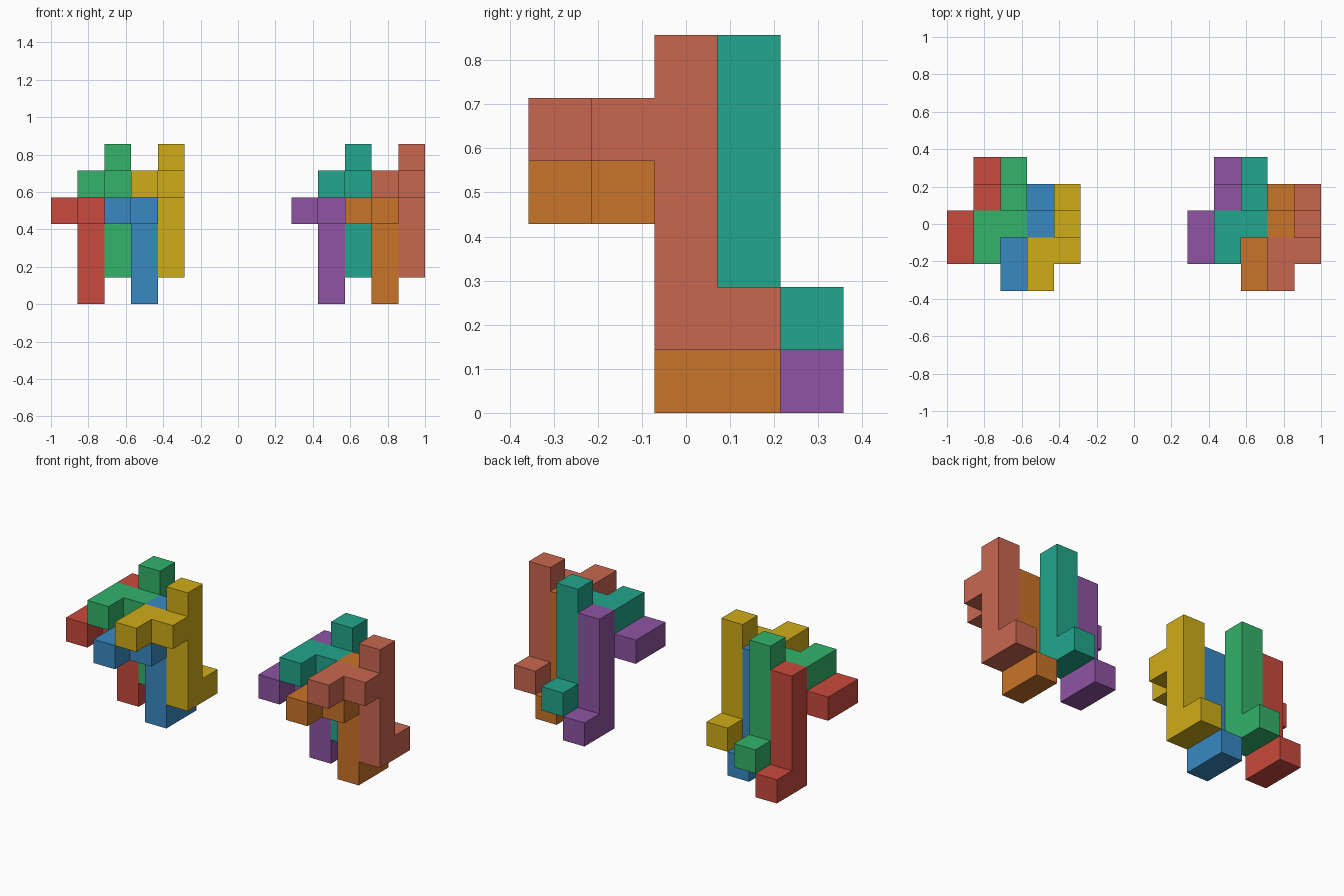
import bpy, bmesh
from mathutils import Vector

if "Cube" in bpy.data.objects:
    bpy.data.objects.remove(bpy.data.objects["Cube"])

U = 2 / 14                       # one grid cell
ORIGIN = Vector((-7, -2.5, 0))   # grid corner, in cells

# One burr piece: bent arm, upright column and foot
CELLS = {(0, 1, 3), (0, 2, 3), (1, 2, 3), (1, 4, 0)} | {(1, 3, k) for k in range(5)}

# Outward quads of a unit cell, keyed by facing direction
SIDES = {
    (1, 0, 0): [(1, 0, 0), (1, 1, 0), (1, 1, 1), (1, 0, 1)],
    (-1, 0, 0): [(0, 0, 0), (0, 0, 1), (0, 1, 1), (0, 1, 0)],
    (0, 1, 0): [(0, 1, 0), (0, 1, 1), (1, 1, 1), (1, 1, 0)],
    (0, -1, 0): [(0, 0, 0), (1, 0, 0), (1, 0, 1), (0, 0, 1)],
    (0, 0, 1): [(0, 0, 1), (1, 0, 1), (1, 1, 1), (0, 1, 1)],
    (0, 0, -1): [(0, 0, 0), (0, 1, 0), (1, 1, 0), (1, 0, 0)],
}


def linear(c):
    c /= 255
    return c / 12.92 if c <= 0.04045 else ((c + 0.055) / 1.055) ** 2.4


def add_piece(name, shift, rgb):
    bm = bmesh.new()
    for cell in CELLS:
        for d, quad in SIDES.items():
            if tuple(a + b for a, b in zip(cell, d)) in CELLS:
                continue
            base = Vector(cell) + Vector(shift) + ORIGIN
            bm.faces.new([bm.verts.new((base + Vector(q)) * U) for q in quad])
    # Weld the cells and merge coplanar faces
    bmesh.ops.remove_doubles(bm, verts=bm.verts, dist=1e-4)
    bmesh.ops.dissolve_limit(bm, angle_limit=0.01, verts=bm.verts, edges=bm.edges)
    mesh = bpy.data.meshes.new(name)
    bm.to_mesh(mesh)
    bm.free()
    mat = bpy.data.materials.new(name + "_paint")
    mat.diffuse_color = [linear(c) for c in rgb] + [1]
    mat.use_nodes = True
    mat.node_tree.nodes["Principled BSDF"].inputs["Base Color"].default_value = mat.diffuse_color
    mesh.materials.append(mat)
    bpy.context.collection.objects.link(bpy.data.objects.new(name, mesh))


# Four interlocking copies per cluster, two identical clusters
SHIFTS = [(0, 0, 0), (1, 0, 1), (2, -1, 0), (3, -1, 1)]
CLUSTERS = [
    (0, [("red", (201, 74, 61)), ("green", (51, 179, 106)),
         ("blue", (56, 137, 194)), ("yellow", (207, 172, 24))]),
    (9, [("purple", (142, 84, 162)), ("teal", (34, 166, 140)),
         ("orange", (201, 115, 41)), ("salmon", (201, 103, 80))]),
]
for dx, paints in CLUSTERS:
    for (x, y, z), (colour, rgb) in zip(SHIFTS, paints):
        add_piece(colour + "_block", (x + dx, y, z), rgb)
